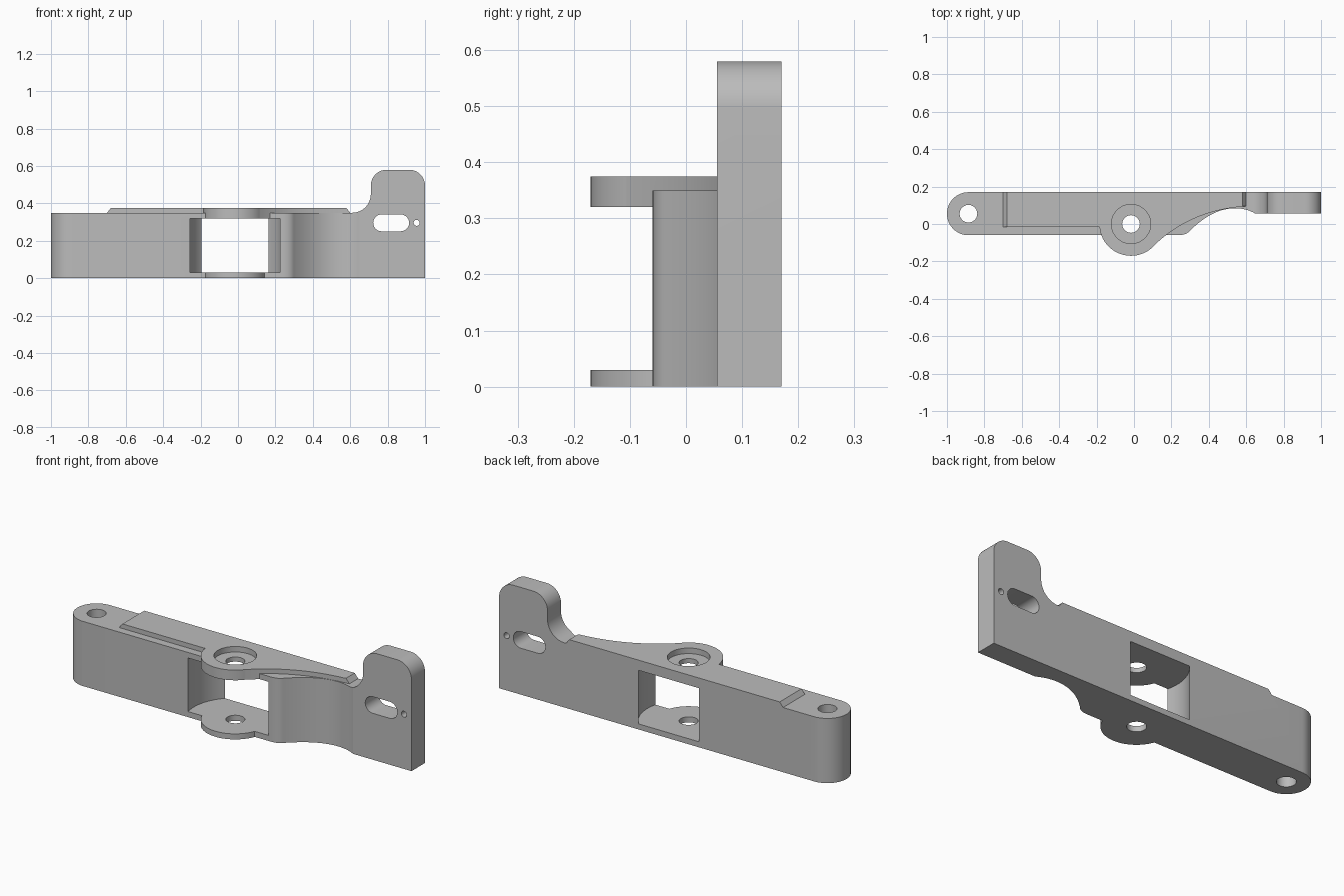
import bpy, bmesh
from math import sin, cos, pi, radians

cube = bpy.data.objects.get("Cube")
if cube:
    bpy.data.objects.remove(cube, do_unlink=True)

grey = bpy.data.materials.new("plain grey")
grey.use_nodes = True
GREY = (0.5, 0.5, 0.5, 1)
grey.diffuse_color = GREY
grey.node_tree.nodes["Principled BSDF"].inputs["Base Color"].default_value = GREY


def arc(cx, cy, r, start, end, n=16):
    """Points along an arc, angles in degrees."""
    angles = [radians(start + (end - start) * i / n) for i in range(n + 1)]
    return [(cx + r * cos(a), cy + r * sin(a)) for a in angles]


def circle(cx, cy, r, n=64):
    return arc(cx, cy, r, 0, 360, n)[:-1]


def bend(a, b, c, n=16):
    """Points along a quadratic curve from a to c, pulled towards b."""
    ts = [i / n for i in range(n + 1)]
    return [tuple((1 - t) ** 2 * p + 2 * t * (1 - t) * q + t * t * r
                  for p, q, r in zip(a, b, c)) for t in ts]


def prism(name, outline, low, high, upright=True):
    """Extrude an outline along z, or along y when not upright."""
    bm = bmesh.new()

    def place(p, d):
        return (p[0], p[1], d) if upright else (p[0], d, p[1])
    rings = [[bm.verts.new(place(p, d)) for p in outline] for d in (low, high)]
    for ring in rings:
        bm.faces.new(ring)
    for i in range(len(outline)):
        j = (i + 1) % len(outline)
        bm.faces.new((rings[0][i], rings[0][j], rings[1][j], rings[1][i]))
    bmesh.ops.recalc_face_normals(bm, faces=bm.faces)
    mesh = bpy.data.meshes.new(name)
    bm.to_mesh(mesh)
    bm.free()
    mesh.materials.append(grey)
    ob = bpy.data.objects.new(name, mesh)
    bpy.context.collection.objects.link(ob)
    return ob


def combine(target, tool, operation):
    """Apply a boolean and discard the tool."""
    bpy.context.view_layer.objects.active = target
    mod = target.modifiers.new(operation, 'BOOLEAN')
    mod.operation, mod.object, mod.solver = operation, tool, 'EXACT'
    bpy.ops.object.modifier_apply(modifier=mod.name)
    bpy.data.objects.remove(tool, do_unlink=True)


BACK, FRONT, EAR_FRONT = 0.17, -0.06, 0.055
BOSS_X = -0.016

# Lever arm: plan outline with a rounded end and a scooped front
plan = arc(-0.885, 0.055, 0.115, 90, 270, 32)
plan += bend((0.235, FRONT), (0.28, FRONT), (0.3, -0.035), 8)
plan += bend((0.3, -0.035), (0.42, 0.084), (0.54, 0.084))[1:]
plan += bend((0.54, 0.084), (0.6, 0.084), (0.65, EAR_FRONT))[1:]
plan += [(1, EAR_FRONT), (1, BACK)]
arm = prism("lever_arm", plan, 0, 0.7)

# Side profile trims the arm and leaves the raised ear
side = [(-1.2, -0.0), (1, 0)]
side += arc(0.915, 0.495, 0.085, 0, 90) + arc(0.795, 0.495, 0.085, 90, 180)
side += arc(0.61, 0.45, 0.1, 0, -90) + [(-1.2, 0.35)]
combine(arm, prism("side_profile", side, -0.5, 0.5, False), 'INTERSECT')

# Raised top plate with sloping ends
cover = [(-0.7, BACK), (-0.7, -0.017), (-0.1, -0.017), (0, -0.1)]
cover += bend((0.1, -0.122), (0.3, 0.075), (0.6, 0.095), 24) + [(0.6, BACK)]
plate = prism("top_plate", cover, 0.3, 0.375)
for v in plate.data.vertices:
    slope = 0.02 if v.co.z > 0.35 else -0.04
    if v.co.x < -0.69:
        v.co.x += slope
    elif v.co.x > 0.595:
        v.co.x -= slope
combine(arm, plate, 'UNION')

# Pivot boss, hollowed by a round pocket that opens front and back
combine(arm, prism("pivot_boss", circle(BOSS_X, -0.001, 0.169), 0, 0.375), 'UNION')
combine(arm, prism("pocket", circle(BOSS_X, 0, 0.248, 96), 0.03, 0.32), 'DIFFERENCE')

# Pivot bore, counterbore and end hole
for name, x, y, r, low in (("pivot_bore", BOSS_X, 0, 0.047, -0.1),
                           ("counterbore", BOSS_X, 0, 0.105, 0.345),
                           ("end_hole", -0.885, 0.055, 0.047, -0.1)):
    combine(arm, prism(name, circle(x, y, r, 48), low, 0.5), 'DIFFERENCE')

# Slot and pin hole through the ear
slot = arc(0.87, 0.296, 0.045, -90, 90) + arc(0.768, 0.296, 0.045, 90, 270)
for name, outline in (("slot", slot), ("pin_hole", circle(0.955, 0.296, 0.016, 24))):
    combine(arm, prism(name, outline, -0.5, 0.5, False), 'DIFFERENCE')

# Smooth curves, crisp edges
bpy.ops.object.select_all(action='DESELECT')
arm.select_set(True)
bpy.context.view_layer.objects.active = arm
bpy.ops.object.shade_smooth_by_angle(angle=radians(25))
